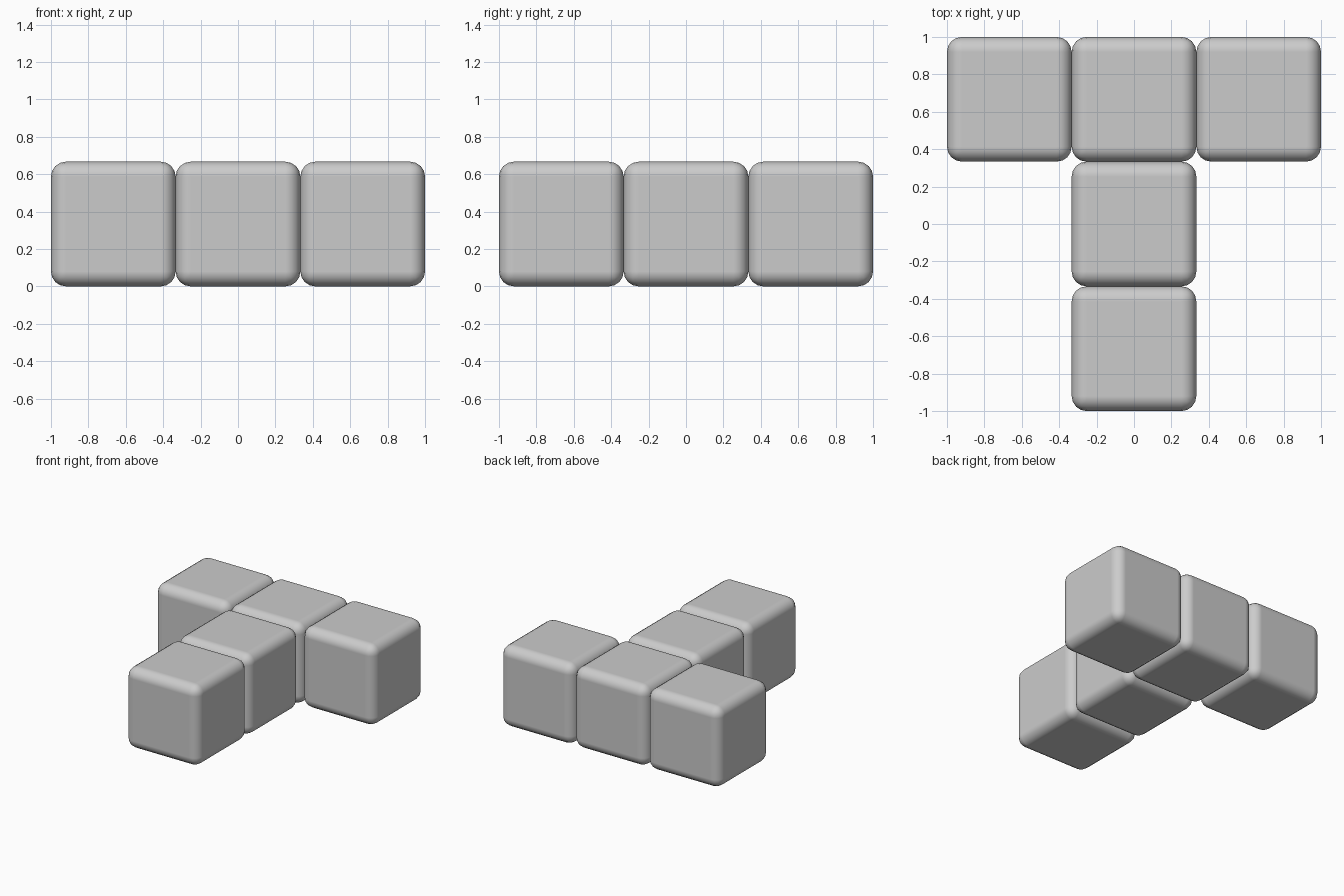
import bpy

if "Cube" in bpy.data.objects:
    bpy.data.objects.remove(bpy.data.objects["Cube"])

S = 2 / 3  # cube edge length and grid pitch


def rounded_cube(name, col, row):
    bpy.ops.mesh.primitive_cube_add(size=S, location=(col * S, row * S, S / 2))
    cube = bpy.context.object
    cube.name = name
    bevel = cube.modifiers.new("rounded_edges", "BEVEL")
    bevel.width = 0.08
    bevel.segments = 4
    bpy.ops.object.shade_smooth_by_angle()
    # Smooth across the bevel while keeping the large faces flat
    for poly in cube.data.polygons:
        poly.use_smooth = True
    bevel.harden_normals = True


# Crossbar of the T along the back
for name, col in (("left_block", -1), ("joint_block", 0), ("right_block", 1)):
    rounded_cube(name, col, 1)

# Stem of the T running to the front
for name, row in (("middle_block", 0), ("front_block", -1)):
    rounded_cube(name, 0, row)
